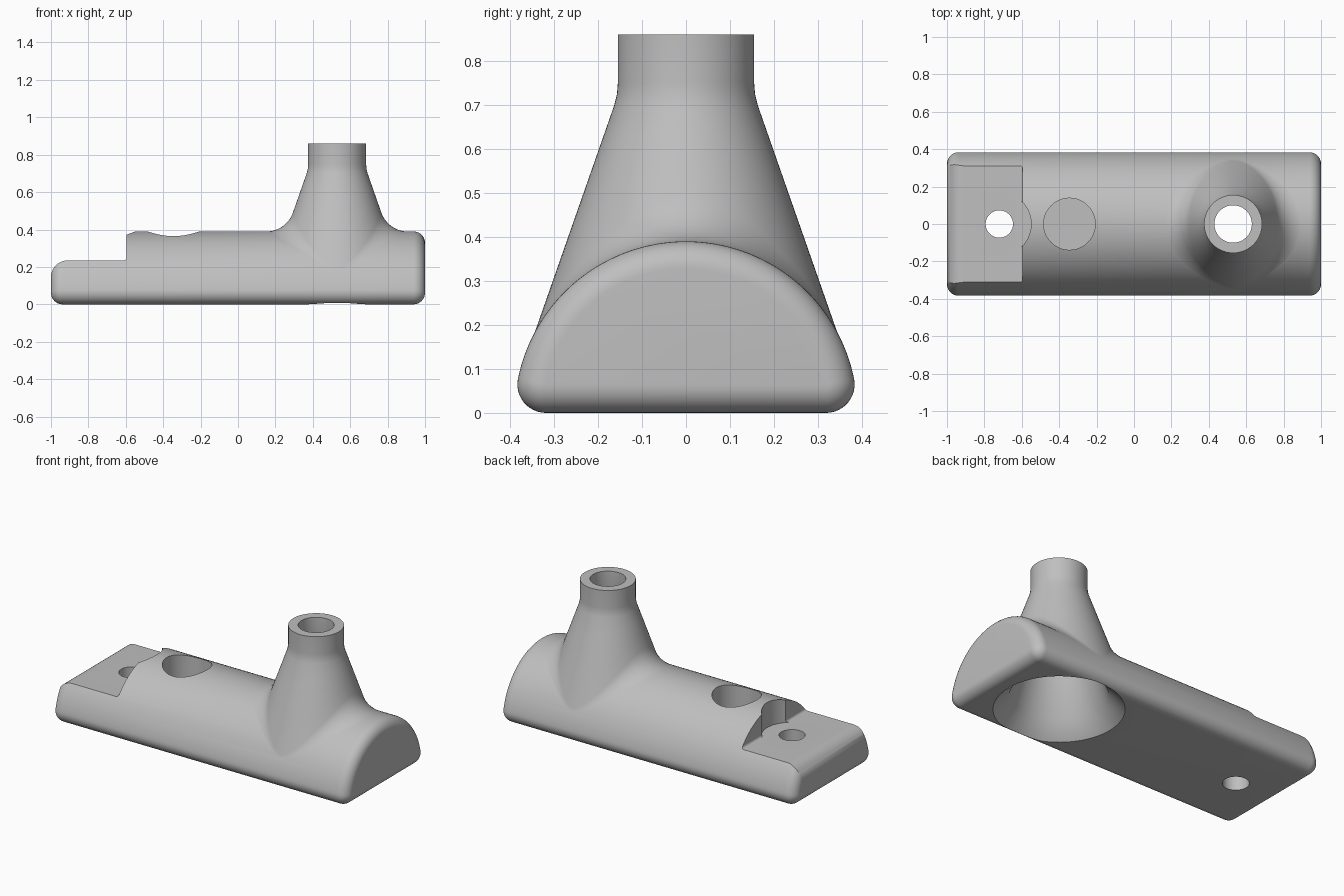
import bpy, bmesh
from math import sin, cos, tan, pi, sqrt, atan2

if "Cube" in bpy.data.objects:
    bpy.data.objects.remove(bpy.data.objects["Cube"], do_unlink=True)

grey = bpy.data.materials.new("plain grey")
grey.use_nodes = True
colour = (0.52, 0.52, 0.52, 1)
grey.diffuse_color = colour
grey.node_tree.nodes["Principled BSDF"].inputs["Base Color"].default_value = colour

R, EDGE = 0.39, 0.065         # barrel radius and lower edge rounding
END = 0.062                   # end rounding
NECK_X, BLEND, SLOPE = 0.53, 0.15, 0.35
SIDES = 96


def loft(name, rings):
    """Closed solid through rings of equal length, capped at both ends."""
    bm = bmesh.new()
    rows = [[bm.verts.new(p) for p in ring] for ring in rings]
    n = len(rows[0])
    for a, b in zip(rows, rows[1:]):
        for i in range(n):
            j = (i + 1) % n
            bm.faces.new((a[i], a[j], b[j], b[i]))
    bm.faces.new(rows[0])
    bm.faces.new(rows[-1])
    bmesh.ops.recalc_face_normals(bm, faces=bm.faces)
    mesh = bpy.data.meshes.new(name)
    bm.to_mesh(mesh)
    bm.free()
    mesh.materials.append(grey)
    obj = bpy.data.objects.new(name, mesh)
    bpy.context.collection.objects.link(obj)
    return obj


def lathe(name, x, profile):
    return loft(name, [[(x + r * cos(2 * pi * i / SIDES), r * sin(2 * pi * i / SIDES), z)
                        for i in range(SIDES)] for r, z in profile])


def combine(target, tool, operation):
    mod = target.modifiers.new(operation.lower(), 'BOOLEAN')
    mod.operation, mod.object, mod.solver = operation, tool, 'EXACT'
    bpy.context.view_layer.objects.active = target
    bpy.ops.object.modifier_apply(modifier=mod.name)
    bpy.data.objects.remove(tool, do_unlink=True)


def d_section(x, inset):
    """D-shaped outline, moved inward evenly by inset."""
    lean = math_lean
    cy, cz = (R - EDGE) * cos(lean), EDGE
    points = []
    for i in range(65):
        a = lean + (pi - 2 * lean) * i / 64
        points.append((x, (R - inset) * cos(a), (R - inset) * sin(a)))
    for side in (-1, 1):
        for i in range(1 if side < 0 else 0, 13 if side < 0 else 12):
            t = i / 12 if side < 0 else 1 - i / 12
            a = lean - (lean + pi / 2) * t
            points.append((x, side * (cy + (EDGE - inset) * cos(a)),
                           cz + (EDGE - inset) * sin(a)))
    return points


math_lean = atan2(EDGE, sqrt((R - EDGE) ** 2 - EDGE ** 2))

# Long barrel with rounded ends
angles = [pi / 2 * i / 10 for i in range(11)]
right = [(1 - END + END * sin(a), END * (1 - cos(a))) for a in angles]
stations = [(-x, d) for x, d in reversed(right)] + right
body = loft("body", [d_section(x, d) for x, d in stations])


# Flared neck, blended into the barrel all the way round
def cone_radius(z):
    return 0.163 + SLOPE * (0.70 - z)


def neck_column(angle):
    s = abs(sin(angle))
    low, high = 0.1, 0.45
    for _ in range(40):
        mid = (low + high) / 2
        if (cone_radius(mid) * s) ** 2 + mid ** 2 < R * R:
            low = mid
        else:
            high = mid
    pz, pr = low, cone_radius(low)
    # tangent directions up the cone and out along the barrel
    up = atan2(1, -SLOPE)
    out = atan2(-pr * s * s, pz)
    turn = max(0.02, pi - (up - out))
    t = BLEND * tan(turn / 2)
    start = (pr + t * cos(up), pz + t * sin(up))
    end_r = pr + t * cos(out)
    end = (end_r, sqrt(R * R - (end_r * s) ** 2) - 0.001)
    column = [(0.155, 0.86), (0.155, 0.75), (0.157, 0.725), (0.163, 0.70)]
    for k in range(1, 4):
        f = k / 4
        column.append((0.163 + (start[0] - 0.163) * f, 0.70 + (start[1] - 0.70) * f))
    w = cos(turn / 2)
    for k in range(13):
        u = k / 12
        a, b, c = (1 - u) ** 2, 2 * u * (1 - u) * w, u * u
        column.append(tuple((a * start[i] + b * (pr, pz)[i] + c * end[i]) / (a + b + c)
                            for i in (0, 1)))
    return column + [(end[0] - 0.02, 0.1)]


turns = [2 * pi * i / SIDES for i in range(SIDES)]
columns = [neck_column(a) for a in turns]
neck = loft("neck", [[(NECK_X + r * cos(a), r * sin(a), z) for a, (r, z) in zip(turns, ring)]
                     for ring in zip(*columns)])
combine(body, neck, 'UNION')

# Lowered end platform with a rounded outer edge
outline = [(-1.2, 0.145)]
outline += [(-0.91 - 0.09 * cos(a), 0.145 + 0.09 * sin(a)) for a in angles]
outline += [(-0.61 + 0.015 * sin(a), 0.25 - 0.015 * cos(a)) for a in angles]
outline += [(-0.595, 0.6), (-1.2, 0.6)]
combine(body, loft("step_cutter", [[(x, y, z) for x, z in outline] for y in (-0.6, 0.6)]),
        'DIFFERENCE')

# Clearance pocket, bolt hole and blind hole
for name, x, radius, bottom in (("pocket_cutter", -0.72, 0.17, 0.2352),
                                ("bolt_hole_cutter", -0.72, 0.073, -0.1),
                                ("blind_hole_cutter", -0.345, 0.138, 0.1)):
    combine(body, lathe(name, x, [(radius, bottom), (radius, 0.6)]), 'DIFFERENCE')

# Funnel from the underside up through the neck
funnel = lathe("funnel_cutter", NECK_X, [(0.408, -0.05), (0.268, 0.09), (0.1, 0.70), (0.1, 1.0)])
combine(body, funnel, 'DIFFERENCE')

body.select_set(True)
bpy.context.view_layer.objects.active = body
bpy.ops.object.shade_smooth_by_angle(angle=pi / 6)
